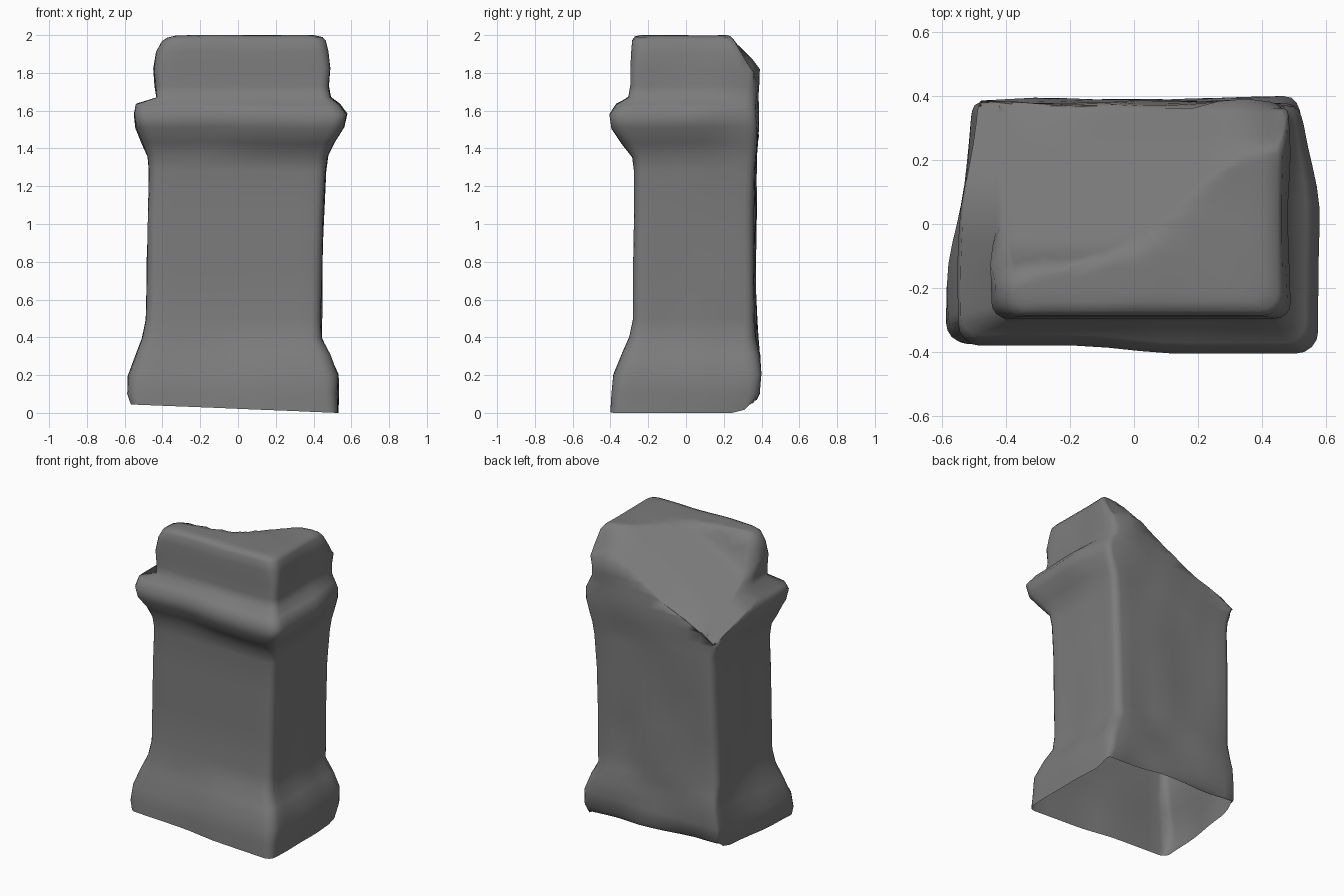
import bpy, bmesh, math
from mathutils import Vector, noise

if "Cube" in bpy.data.objects:
    bpy.data.objects.remove(bpy.data.objects["Cube"])

# Profile: z, left x, right x, front y, back y, corner radius
PROFILE = [
    (0.00, -0.56, 0.53, -0.40, 0.36, 0.05),
    (0.10, -0.58, 0.53, -0.395, 0.38, 0.06),
    (0.20, -0.58, 0.53, -0.385, 0.385, 0.07),
    (0.31, -0.54, 0.49, -0.34, 0.38, 0.07),
    (0.40, -0.505, 0.445, -0.30, 0.37, 0.06),
    (0.50, -0.485, 0.44, -0.28, 0.365, 0.05),
    (0.78, -0.48, 0.445, -0.28, 0.365, 0.05),
    (1.06, -0.475, 0.455, -0.275, 0.365, 0.05),
    (1.28, -0.47, 0.465, -0.275, 0.365, 0.05),
    (1.36, -0.475, 0.475, -0.285, 0.37, 0.05),
    (1.43, -0.505, 0.51, -0.34, 0.375, 0.06),
    (1.51, -0.54, 0.56, -0.395, 0.38, 0.07),
    (1.58, -0.55, 0.575, -0.405, 0.38, 0.07),
    (1.635, -0.54, 0.535, -0.37, 0.38, 0.06),
    (1.67, -0.43, 0.49, -0.305, 0.38, 0.05),
    (1.73, -0.44, 0.48, -0.295, 0.385, 0.05),
    (1.82, -0.45, 0.485, -0.295, 0.39, 0.05),
    (1.91, -0.435, 0.475, -0.29, 0.37, 0.06),
    (1.97, -0.40, 0.465, -0.285, 0.32, 0.06),
    (1.99, -0.37, 0.45, -0.27, 0.28, 0.06),
]
SIDE, ARC = 10, 4


def rounded_rect(x0, x1, y0, y1, r):
    """Closed loop of points with rounded corners, counter-clockwise."""
    centres = [(x1 - r, y0 + r), (x1 - r, y1 - r), (x0 + r, y1 - r), (x0 + r, y0 + r)]
    pts = []
    for k, (cx, cy) in enumerate(centres):
        for i in range(ARC + 1):
            a = math.radians(-90 + 90 * (k + i / ARC))
            pts.append((cx + r * math.cos(a), cy + r * math.sin(a)))
        nx, ny = centres[(k + 1) % 4]
        a = math.radians(90 * k)
        ex, ey = nx + r * math.cos(a), ny + r * math.sin(a)
        sx, sy = pts[-1]
        for i in range(1, SIDE):
            t = i / SIDE
            pts.append((sx + (ex - sx) * t, sy + (ey - sy) * t))
    return pts


def smooth(a, b, v):
    t = min(max((v - a) / (b - a), 0), 1)
    return t * t * (3 - 2 * t)


def break_height(x, y):
    """Worn surface falling from the top to the broken back left corner."""
    t = (x + 0.55) + (0.38 - y)
    h = 1.42 + 0.56 * t
    h -= 0.05 * smooth(0.22, 0.38, y) * smooth(-0.4, -0.1, x)
    h -= 0.17 * smooth(0.1, 0.4, y) * smooth(0.3, 0.5, x)
    return h + 0.28 * smooth(-0.06, -0.2, y) * smooth(-0.53, -0.42, x)


def weather(x, y, z):
    """Rough the back, tilt the bottom rim and cut the worn top."""
    n = noise.noise(Vector((x * 4, y * 4, z * 4)))
    fade = smooth(0.0, 0.38, y)
    # Base flare narrows towards the back and front left
    if z < 0.45:
        if x < -0.48:
            x -= 0.75 * smooth(-0.25, 0.38, y) * (x + 0.48)
        elif x > 0.48:
            x -= 0.3 * fade * (x - 0.48)
        if y < -0.3:
            y += 0.025 * smooth(0.15, -0.2, x)
    if z < 0.01:
        z = 0.045 * (0.53 - x) / 1.1 + 0.05 * smooth(0.28, 0.36, y)
    # The collar fades out towards the back
    if 1.36 < z < 1.66:
        if x > 0.48:
            x -= 0.55 * fade * (x - 0.48)
        elif x < -0.48:
            x -= 0.85 * fade * (x + 0.48)
        if y < -0.3:
            y += 0.025 * smooth(0.15, -0.2, x)
    y += 0.025 * n * smooth(0.25, 0.36, y)
    x += 0.012 * n
    top = break_height(x, y)
    # Keep the cut layers stepping inwards so they do not fold over
    if z >= 1.67 and z > top:
        x = max(x, -0.43 + (z - 1.67) * 0.15)
        y = min(y, 0.375 - (z - 1.67) * 0.1)
        top = break_height(x, y)
    return (x, y, min(z + (0.01 * n if z > 0.1 else 0), top, 2.0))


bm = bmesh.new()
rings = []
for z, x0, x1, y0, y1, r in PROFILE:
    rings.append([bm.verts.new(weather(x, y, z))
                  for x, y in rounded_rect(x0, x1, y0, y1, r)])

# Top surface as shrinking loops
last = rounded_rect(*PROFILE[-1][1:])
for s in (0.9, 0.78, 0.65, 0.5, 0.35, 0.2, 0.08):
    rings.append([bm.verts.new(weather(0.04 + (x - 0.04) * s, y * s, 2.0))
                  for x, y in last])
for lo, hi in zip(rings, rings[1:]):
    n = len(lo)
    for i in range(n):
        j = (i + 1) % n
        bm.faces.new((lo[i], lo[j], hi[j], hi[i]))
bm.faces.new(rings[-1])
for f in bm.faces:
    f.smooth = True

mesh = bpy.data.meshes.new("stone_pedestal")
bm.to_mesh(mesh)
bm.free()
pedestal = bpy.data.objects.new("stone_pedestal", mesh)
bpy.context.collection.objects.link(pedestal)

# Dark grey stone
stone = bpy.data.materials.new("dark_stone")
stone.diffuse_color = (0.2, 0.2, 0.2, 1)
stone.use_nodes = True
stone.node_tree.nodes["Principled BSDF"].inputs["Base Color"].default_value = stone.diffuse_color
mesh.materials.append(stone)
